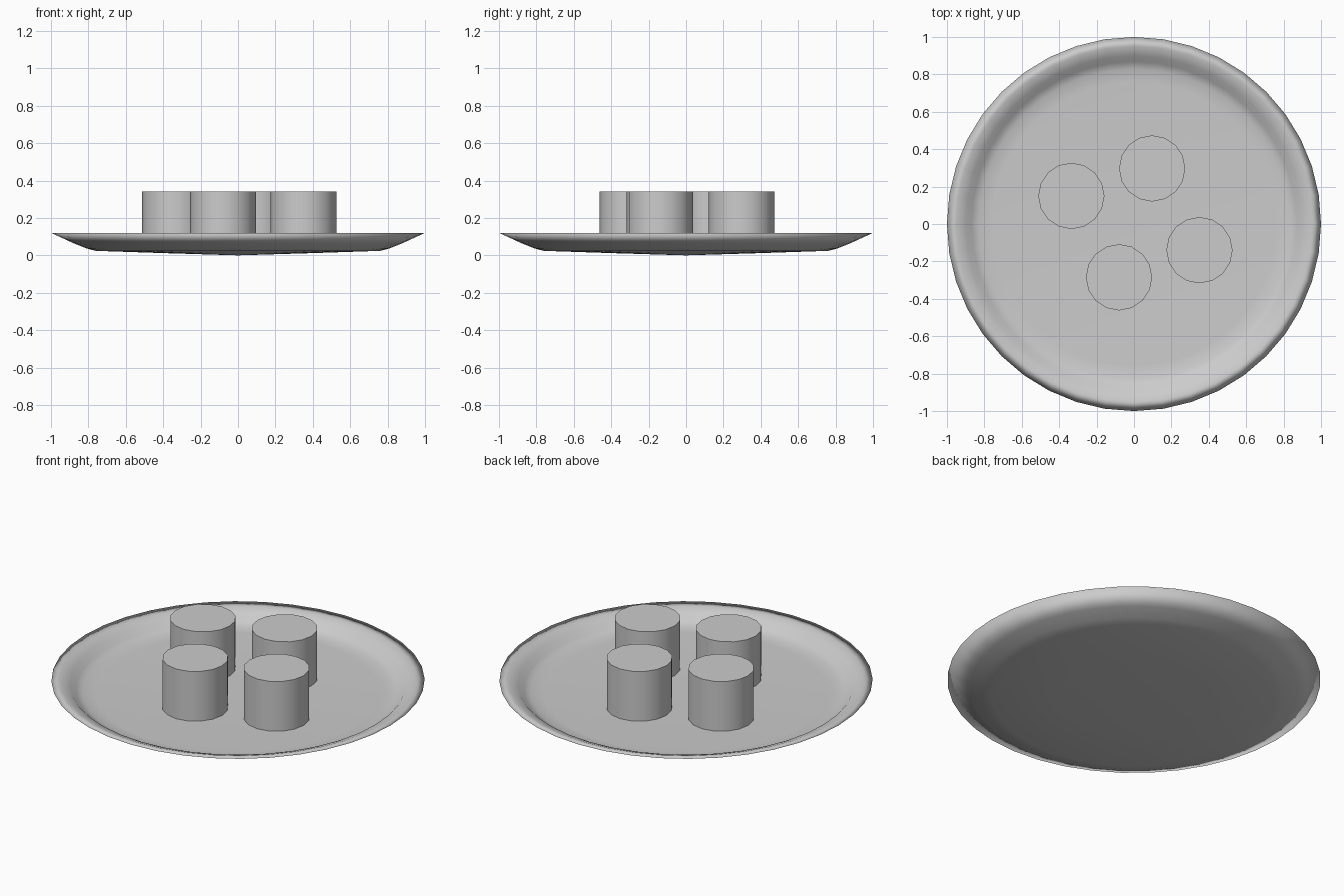
import bpy, bmesh
from math import cos, sin, tau

if "Cube" in bpy.data.objects:
    bpy.data.objects.remove(bpy.data.objects["Cube"])


def finish(name, bm, angle):
    """Turn a bmesh into a smooth-shaded object with sharp edges kept."""
    bmesh.ops.recalc_face_normals(bm, faces=bm.faces)
    mesh = bpy.data.meshes.new(name)
    bm.to_mesh(mesh)
    bm.free()
    ob = bpy.data.objects.new(name, mesh)
    bpy.context.collection.objects.link(ob)
    bpy.ops.object.select_all(action='DESELECT')
    ob.select_set(True)
    bpy.context.view_layer.objects.active = ob
    bpy.ops.object.shade_smooth_by_angle(angle=angle)
    return ob


def lathe(name, profile, sides, angle):
    """Revolve (radius, z) points; a zero radius makes a single pole."""
    bm = bmesh.new()
    rings = []
    for r, z in profile:
        if r == 0:
            rings.append([bm.verts.new((0, 0, z))] * sides)
        else:
            rings.append([bm.verts.new((r * cos(tau * i / sides), r * sin(tau * i / sides), z))
                          for i in range(sides)])
    for a, b in zip(rings, rings[1:]):
        for i in range(sides):
            j = (i + 1) % sides
            bm.faces.new(list(dict.fromkeys((a[i], a[j], b[j], b[i]))))
    return finish(name, bm, angle)


# Shallow plate: underside, outer rim, lip and floor
lathe("plate", [(0, 0), (0.4, 0.012), (0.76, 0.024), (0.81, 0.037), (0.88, 0.065),
                (1.0, 0.12),
                (0.95, 0.116), (0.90, 0.098), (0.87, 0.066), (0.83, 0.05), (0.76, 0.046),
                (0, 0.046)], 40, 3.14)

# Four round pieces standing on the plate
TOP, BASE, RADIUS = 0.34, 0.03, 0.177
for n, (x, y) in enumerate([(-0.335, 0.15), (0.097, 0.297), (-0.08, -0.285), (0.35, -0.14)], 1):
    piece = lathe(f"round_piece_{n}", [(0, BASE), (RADIUS, BASE), (RADIUS, TOP), (0, TOP)], 16, 0.7)
    piece.location = (x, y, 0)
